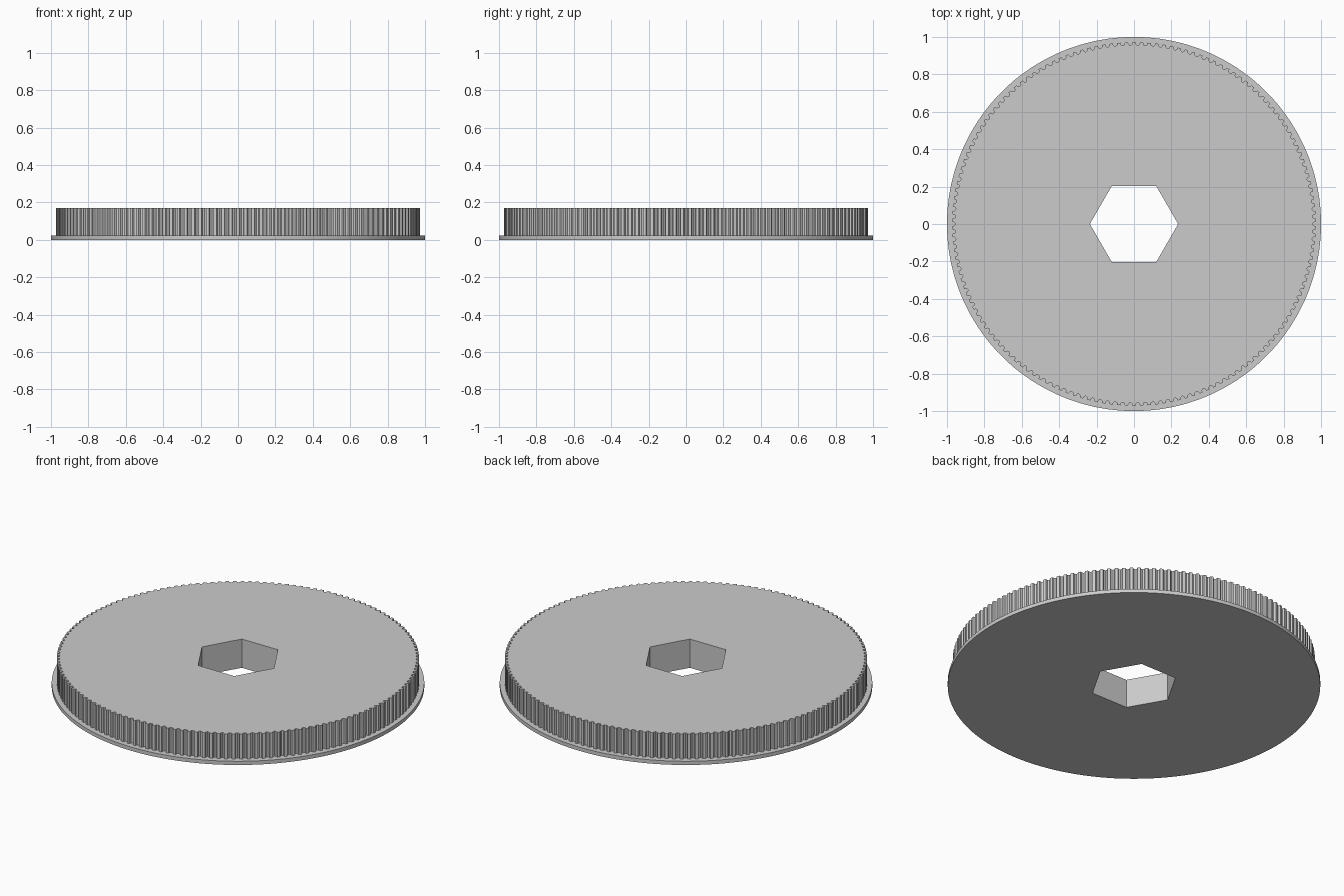
import bpy, bmesh, math

if "Cube" in bpy.data.objects:
    bpy.data.objects.remove(bpy.data.objects["Cube"], do_unlink=True)

TEETH = 150
TIP, ROOT = 0.972, 0.955
FLANGE_R, FLANGE_TOP, TOP = 1.0, 0.022, 0.17
HEX_R = 0.236

grey = bpy.data.materials.new("plain grey")
grey.use_nodes = True
colour = (0.6, 0.6, 0.6, 1)
grey.diffuse_color = colour
grey.node_tree.nodes["Principled BSDF"].inputs["Base Color"].default_value = colour


def polar(r, a):
    return r * math.cos(a), r * math.sin(a)


def ring(r, n):
    return [polar(r, math.tau * i / n) for i in range(n)]


def plate(name, outline, z0, z1):
    """Extrude an outline with the hexagonal bore through it."""
    bm = bmesh.new()
    edges = []
    for loop in (outline, ring(HEX_R, 6)):
        vs = [bm.verts.new((x, y, z0)) for x, y in loop]
        edges += [bm.edges.new((v, vs[i - 1])) for i, v in enumerate(vs)]
    bmesh.ops.triangle_fill(bm, edges=edges, use_beauty=True)
    ext = bmesh.ops.extrude_face_region(bm, geom=bm.faces[:], use_keep_orig=True)
    top = [g for g in ext["geom"] if isinstance(g, bmesh.types.BMVert)]
    bmesh.ops.translate(bm, verts=top, vec=(0, 0, z1 - z0))
    bmesh.ops.recalc_face_normals(bm, faces=bm.faces[:])
    mesh = bpy.data.meshes.new(name)
    bm.to_mesh(mesh)
    bm.free()
    mesh.materials.append(grey)
    obj = bpy.data.objects.new(name, mesh)
    bpy.context.collection.objects.link(obj)
    return obj


# Toothed rim: flat lands separated by rounded grooves
groove = [(-0.3, 0), (-0.22, 0.7), (0, 1), (0.22, 0.7), (0.3, 0)]
teeth = [polar(TIP - d * (TIP - ROOT), math.tau * (i + t) / TEETH)
         for i in range(TEETH) for t, d in groove]
plate("toothed_wheel", teeth, FLANGE_TOP, TOP)

# Thin retaining flange under the teeth
plate("base_flange", ring(FLANGE_R, 180), 0, FLANGE_TOP)
